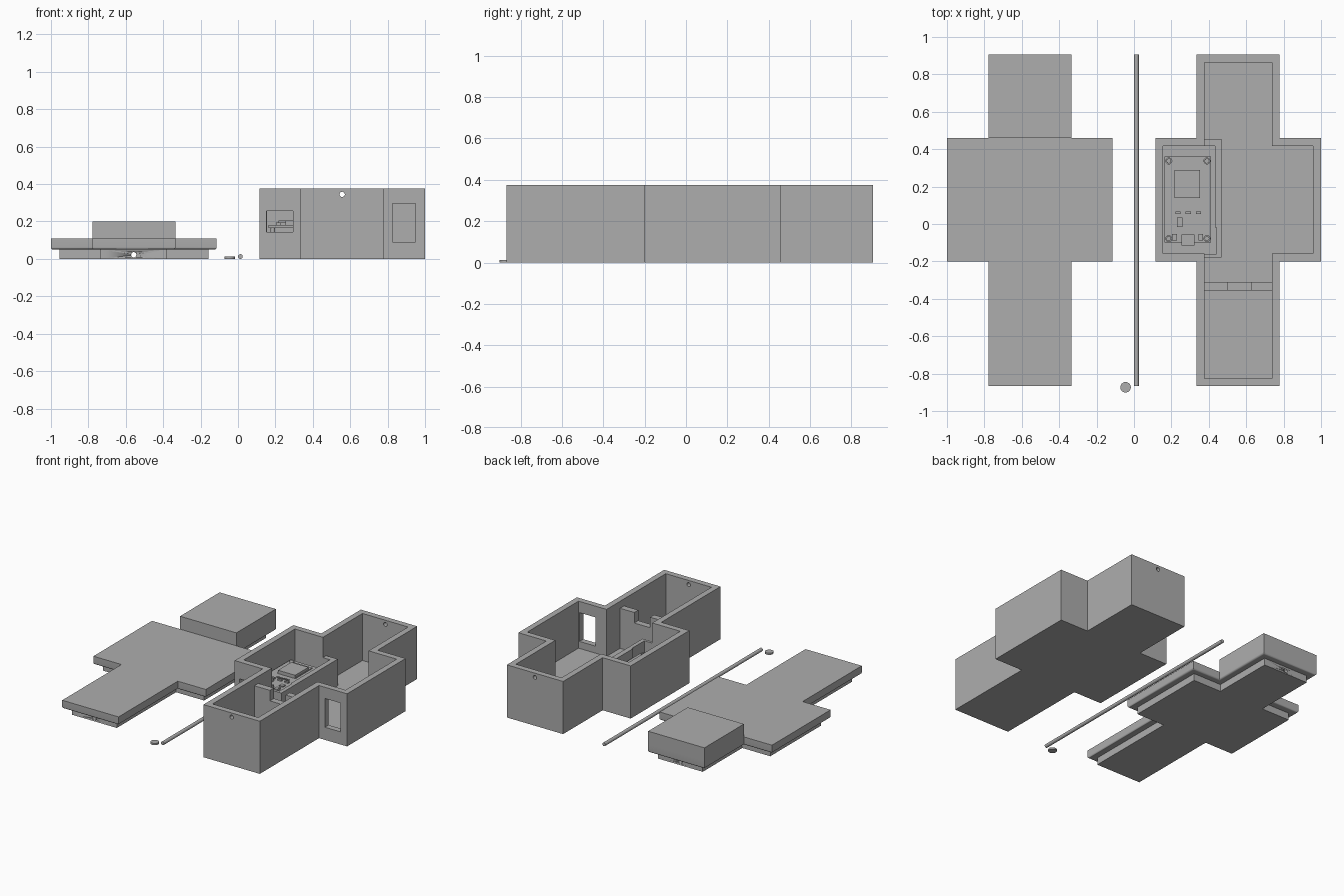
import bpy, bmesh, math
from mathutils import Matrix, Vector

cube = bpy.data.objects.get("Cube")
if cube:
    bpy.data.objects.remove(cube, do_unlink=True)

grey = bpy.data.materials.new("plain_grey")
grey.use_nodes = True
grey.diffuse_color = (0.42, 0.42, 0.42, 1)
grey.node_tree.nodes["Principled BSDF"].inputs["Base Color"].default_value = grey.diffuse_color

CX, HALF, ARM = 0.557, 0.443, 0.222
FRONT, BACK, WING_FRONT, WING_BACK = -0.867, 0.905, -0.2, 0.46


def finish(name, bm, smooth=False):
    bmesh.ops.recalc_face_normals(bm, faces=bm.faces)
    mesh = bpy.data.meshes.new(name)
    bm.to_mesh(mesh)
    bm.free()
    mesh.materials.append(grey)
    ob = bpy.data.objects.new(name, mesh)
    bpy.context.collection.objects.link(ob)
    if smooth:
        bpy.ops.object.select_all(action='DESELECT')
        ob.select_set(True)
        bpy.context.view_layer.objects.active = ob
        bpy.ops.object.shade_smooth_by_angle(angle=math.radians(40))
    return ob


def block(name, x, y, z):
    """Box from (min, max) ranges."""
    bm = bmesh.new()
    bmesh.ops.create_cube(bm, size=1)
    for v in bm.verts:
        v.co = Vector([r[0] if c < 0 else r[1] for c, r in zip(v.co, (x, y, z))])
    return finish(name, bm)


def cylinder(name, centre, radius, length, along_y=False, sides=32):
    bm = bmesh.new()
    m = Matrix.Translation(centre)
    if along_y:
        m = m @ Matrix.Rotation(math.pi / 2, 4, 'X')
    bmesh.ops.create_cone(bm, cap_ends=True, segments=sides, radius1=radius,
                          radius2=radius, depth=length, matrix=m)
    return finish(name, bm, True)


def cross_loop(cx, inset):
    """Cross-shaped outline, shrunk by inset."""
    a, h = ARM - inset, HALF - inset
    f, b = FRONT + inset, BACK - inset
    wf, wb = WING_FRONT + inset, WING_BACK - inset
    right = [(a, f), (a, wf), (h, wf), (h, wb), (a, wb), (a, b)]
    left = [(-x, y) for x, y in reversed(right)]
    return [(cx + x, y) for x, y in right + left]


def cross_loft(name, cx, sections, smooth=False):
    """Skin cross outlines given as (inset, z), capped at both ends."""
    bm = bmesh.new()
    loops = [[bm.verts.new((x, y, z)) for x, y in cross_loop(cx, i)] for i, z in sections]
    for lo, hi in zip(loops, loops[1:]):
        n = len(lo)
        for k in range(n):
            bm.faces.new((lo[k], lo[(k + 1) % n], hi[(k + 1) % n], hi[k]))
    bm.faces.new(loops[0])
    bm.faces.new(loops[-1])
    return finish(name, bm, smooth)


def cut(target, cutters):
    for c in cutters:
        c.hide_render = True
        mod = target.modifiers.new("cut", 'BOOLEAN')
        mod.operation = 'DIFFERENCE'
        mod.solver = 'EXACT'
        mod.object = c
    bpy.context.view_layer.update()
    dg = bpy.context.evaluated_depsgraph_get()
    mesh = bpy.data.meshes.new_from_object(target.evaluated_get(dg))
    target.modifiers.clear()
    target.data = mesh
    for c in cutters:
        bpy.data.objects.remove(c, do_unlink=True)


# Open cross-shaped case with two windows and a rod hole
case = cross_loft("case", CX, [(0, 0), (0, 0.375), (0.042, 0.375), (0.042, 0.04)])
cut(case, [
    block("port_cutter", (0.153, 0.295), (-0.25, -0.13), (0.145, 0.255)),
    block("window_cutter", (0.825, 0.95), (-0.25, -0.13), (0.09, 0.295)),
    cylinder("rod_cutter", (CX, 0, 0.345), 0.014, 2.2, True),
])

# Low partition around the electronics bay
block("partition", (0.432, 0.468), (-0.02, 0.455), (0.03, 0.23))
block("partition_end", (0.44, 0.468), (-0.18, -0.02), (0.03, 0.23))
block("partition_back", (0.37, 0.468), (0.418, 0.455), (0.03, 0.23))
block("partition_front", (0.37, 0.468), (-0.18, -0.16), (0.03, 0.23))

# Notched cross wall
block("cross_wall", (0.5, 0.625), (-0.355, -0.31), (0.03, 0.25))
for side, x in (("right", (0.37, 0.5)), ("left", (0.625, 0.74))):
    block("cross_wall_post_" + side, x, (-0.355, -0.31), (0.03, 0.325))

# Circuit board with corner holes and standoffs
Z = 0.18
board = block("circuit_board", (0.163, 0.413), (-0.1, 0.36), (Z - 0.014, Z))
corners = [(x, y) for x in (0.186, 0.39) for y in (-0.078, 0.337)]
cut(board, [cylinder("hole_cutter", (x, y, Z), 0.016, 0.1) for x, y in corners])
for x, y in corners:
    cylinder("standoff", (x, y, 0.105), 0.013, 0.15, sides=16)


def component(name, x, y, w, d, h):
    block(name, (x - w / 2, x + w / 2), (y - d / 2, y + d / 2), (Z - 0.002, Z + h))


component("radio_carrier", 0.285, 0.235, 0.14, 0.19, 0.006)
component("radio_module", 0.285, 0.215, 0.135, 0.15, 0.024)
component("usb_socket", 0.288, -0.085, 0.07, 0.06, 0.024)
component("regulator", 0.245, 0.01, 0.03, 0.05, 0.015)
component("driver_chip", 0.35, 0.0, 0.03, 0.03, 0.008)
for x in (0.217, 0.357):
    component("button", x, -0.07, 0.026, 0.035, 0.015)
for x in (0.235, 0.29, 0.345):
    component("small_chip", x, 0.06, 0.028, 0.014, 0.01)
for i in range(8):
    component("resistor", 0.25 + i * 0.012, 0.09, 0.007, 0.012, 0.007)

# Lid: inner lip, plate with rounded lower edge
r = 0.012
arc = [(r * (1 - math.sin(t)), 0.05 + r * (1 - math.cos(t)))
       for t in (k * math.pi / 12 for k in range(7))]
lid = cross_loft("lid", -CX, [(0.045, 0), (0.045, 0.05)] + arc + [(0, 0.108)], True)
cut(lid, [cylinder("lid_rod_cutter", (-CX, 0, 0.022), 0.014, 2.2, True)])

# Raised block on the back arm of the lid
block("lid_block", (-CX - ARM, -CX + ARM), (WING_BACK, BACK), (0.062, 0.2))

# Loose locking rod and its end cap
cylinder("locking_rod", (0.013, 0.019, 0.0125), 0.0125, 1.772, True)
cylinder("end_cap", (-0.045, -0.873, 0.006), 0.028, 0.012)
